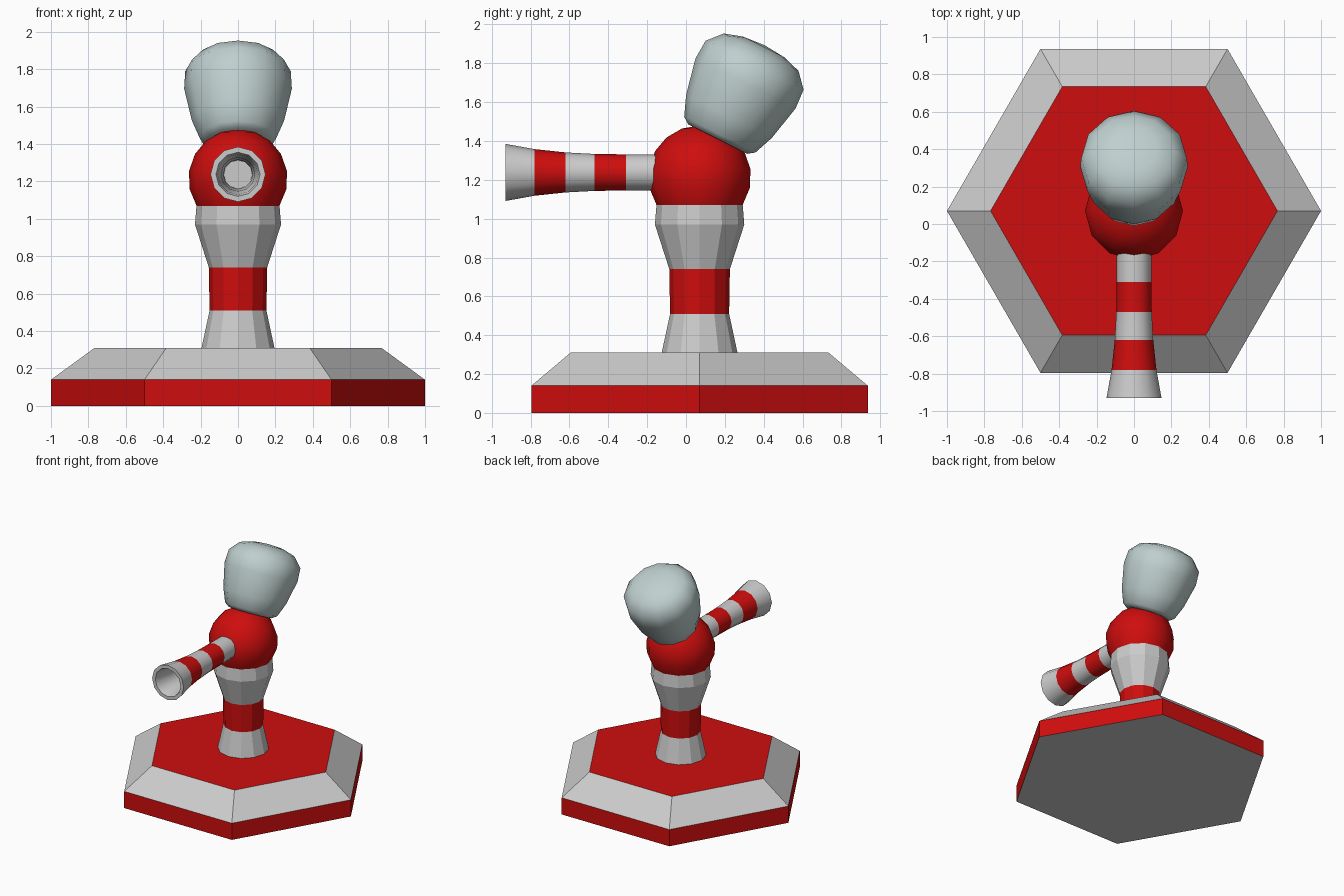
import bpy, bmesh
from math import sin, cos, pi, radians

if "Cube" in bpy.data.objects:
    bpy.data.objects.remove(bpy.data.objects["Cube"])


def material(name, rgb):
    m = bpy.data.materials.new(name)
    m.diffuse_color = (*rgb, 1)
    m.use_nodes = True
    m.node_tree.nodes["Principled BSDF"].inputs["Base Color"].default_value = m.diffuse_color
    return m


RED = material("red", (0.62, 0.004, 0.004))
PALE = material("pale_blue_grey", (0.52, 0.63, 0.62))


def lathe(name, profile, sides, loc, tilt=0, mats=(None,), bands=None, smooth=None):
    """Spin (radius, height) points round the local z axis; bands = material slot per strip."""
    bm = bmesh.new()
    rings = []
    for r, h in profile:
        n = sides if r > 0 else 1
        rings.append([bm.verts.new((r * cos(2 * pi * i / sides), r * sin(2 * pi * i / sides), h))
                      for i in range(n)])
    for k, (a, b) in enumerate(zip(rings, rings[1:])):
        for i in range(sides):
            j = (i + 1) % sides
            quad = [a[i % len(a)], a[j % len(a)], b[j % len(b)], b[i % len(b)]]
            f = bm.faces.new(list(dict.fromkeys(quad)))
            f.material_index = bands[k] if bands else 0
    # merge the flat fans on polygonal ends
    bmesh.ops.recalc_face_normals(bm, faces=bm.faces)
    me = bpy.data.meshes.new(name)
    bm.to_mesh(me)
    bm.free()
    for m in mats:
        me.materials.append(m)
    ob = bpy.data.objects.new(name, me)
    bpy.context.collection.objects.link(ob)
    ob.location = loc
    ob.rotation_euler.x = radians(tilt)
    if smooth:
        bpy.ops.object.select_all(action='DESELECT')
        ob.select_set(True)
        bpy.context.view_layer.objects.active = ob
        bpy.ops.object.shade_smooth_by_angle(angle=radians(smooth))
    return ob


CY = 0.07  # shared centre line of base and column

# Hexagonal base: red rim, grey slope, red top
lathe("base", [(0, 0), (1, 0), (1, 0.14), (0.767, 0.31), (0, 0.31)], 6, (0, CY, 0),
      mats=(None, RED), bands=[0, 1, 0, 1])

# Faceted column with one red band
lathe("column", [(0.195, 0.31), (0.152, 0.51), (0.156, 0.74), (0.23, 0.97), (0.222, 1.07)],
      12, (0, CY, 0), mats=(None, RED), bands=[0, 1, 0, 0])

# Ball joint, cut flat where it meets the column
R = 0.265
ball = [(R * cos(radians(a)), R * sin(radians(a))) for a in (-33.5, -12, 9, 30, 50, 70)]
lathe("ball", ball + [(0, R)], 12, (0, CY, 1.215), mats=(RED,), smooth=50)

# Striped flaring barrel, hollow at the muzzle
barrel = [(0.093, 0.0), (0.093, 0.31), (0.095, 0.47), (0.103, 0.62), (0.12, 0.78), (0.147, 0.93),
          (0.118, 0.93), (0.108, 0.90), (0.09, 0.76), (0.078, 0.5), (0.075, 0.25), (0, 0.25)]
lathe("barrel", barrel, 12, (0, 0, 1.238), tilt=90, mats=(None, RED),
      bands=[0, 1, 0, 1, 0] + [0] * 6, smooth=40)

# Tilted tapered tank with a domed top
tank = [(0, 0), (0.17, 0), (0.205, 0.025), (0.247, 0.13), (0.288, 0.32), (0.282, 0.425),
        (0.215, 0.5), (0.12, 0.53), (0, 0.54)]
lathe("tank", tank, 12, (0, 0.163, 1.41), tilt=-26.6, mats=(PALE,), smooth=60)
